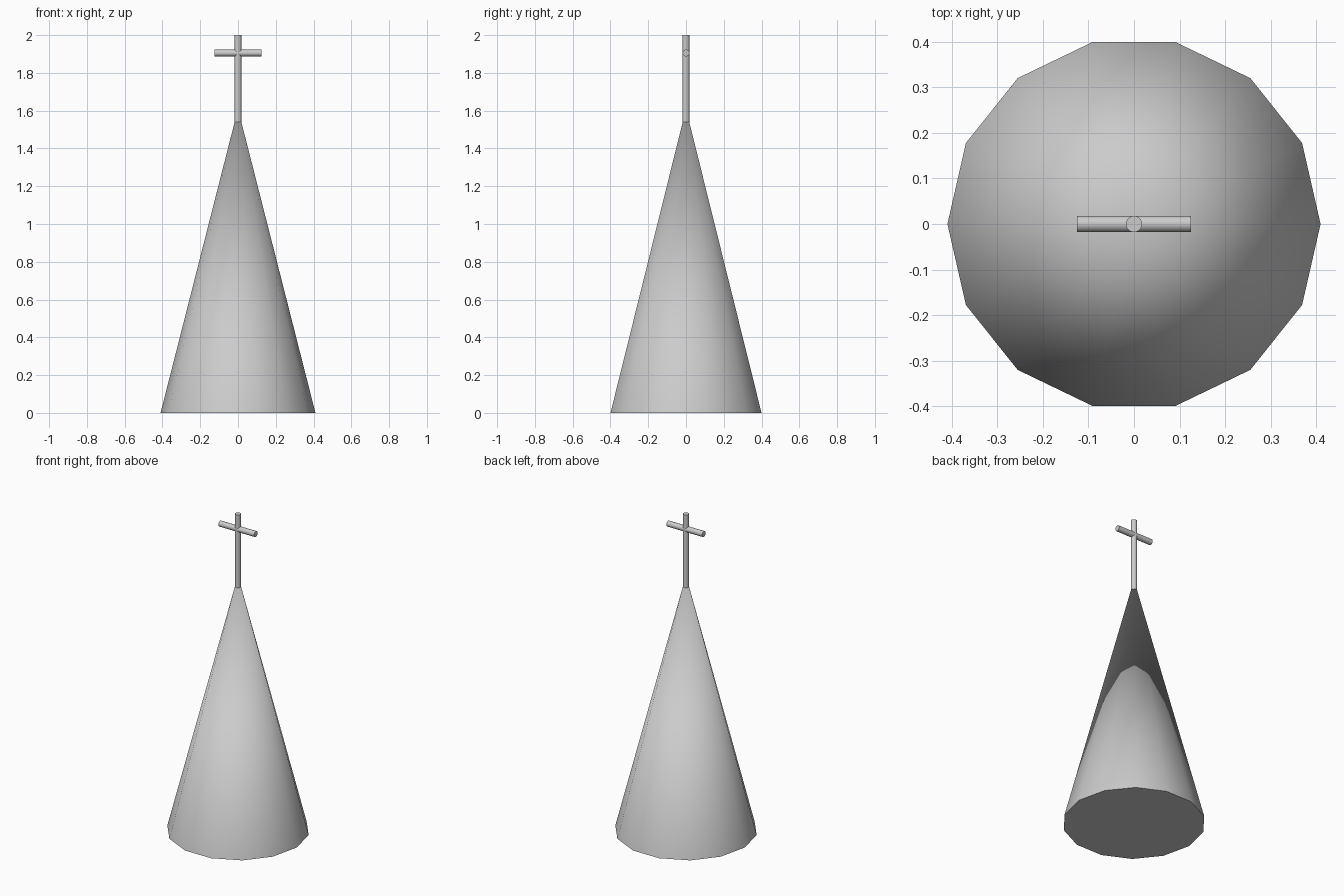
import bpy
import math

# Remove the default cube
cube = bpy.data.objects.get("Cube")
if cube:
    bpy.data.objects.remove(cube, do_unlink=True)

SIDES = 14
ROD_RADIUS = 0.018

# Single grey finish
grey = bpy.data.materials.new("light_grey")
grey.use_nodes = True
colour = (0.6, 0.6, 0.6, 1)
grey.diffuse_color = colour
grey.node_tree.nodes["Principled BSDF"].inputs["Base Color"].default_value = colour


def tapered(name, r_bottom, r_top, length, centre, rotation=(0, 0, 0)):
    """Round part with smooth sides and sharp rims; first corner on +x."""
    bpy.ops.mesh.primitive_cone_add(
        vertices=SIDES, radius1=r_bottom, radius2=r_top, depth=length,
        location=centre, rotation=rotation)
    part = bpy.context.object
    part.name = part.data.name = name
    part.data.materials.append(grey)
    bpy.ops.object.shade_smooth_by_angle(angle=math.radians(40))
    return part


# Spire, turned so that a corner points to each side
quarter = math.pi / 2
tapered("spire", 0.41, 0, 1.61, (0, 0, 0.805), (0, 0, quarter))

# Pole rising out of the spire tip
tapered("pole", ROD_RADIUS, ROD_RADIUS, 0.5, (0, 0, 1.75), (0, 0, quarter))

# Crossbar running left to right
tapered("crossbar", ROD_RADIUS, ROD_RADIUS, 0.25, (0, 0, 1.905), (0, quarter, 0))
